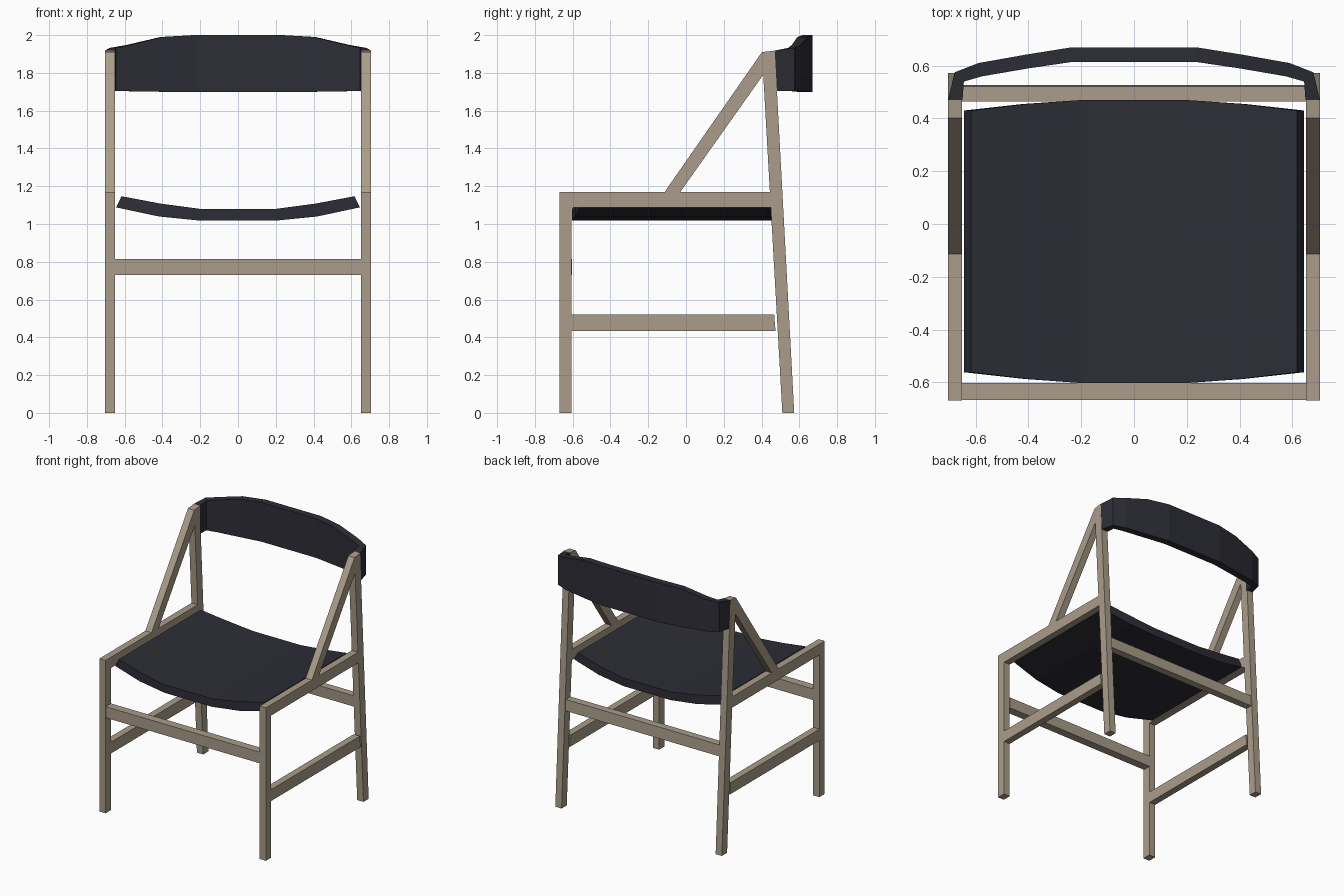
import bpy, bmesh

if "Cube" in bpy.data.objects:
    bpy.data.objects.remove(bpy.data.objects["Cube"])


def material(name, rgb):
    m = bpy.data.materials.new(name)
    m.diffuse_color = (*rgb, 1)
    m.use_nodes = True
    m.node_tree.nodes["Principled BSDF"].inputs["Base Color"].default_value = m.diffuse_color
    return m


WOOD = material("pale wood", (0.40, 0.335, 0.255))
DARK = material("dark upholstery", (0.026, 0.026, 0.037))


def loft(name, rings, mat):
    """Join equal-length closed rings of points into a capped solid."""
    bm = bmesh.new()
    vs = [[bm.verts.new(p) for p in r] for r in rings]
    n = len(rings[0])
    for a, b in zip(vs, vs[1:]):
        for i in range(n):
            j = (i + 1) % n
            bm.faces.new((a[i], a[j], b[j], b[i]))
    bm.faces.new(vs[0])
    bm.faces.new(vs[-1])
    bmesh.ops.recalc_face_normals(bm, faces=bm.faces)
    me = bpy.data.meshes.new(name)
    bm.to_mesh(me)
    bm.free()
    me.materials.append(mat)
    ob = bpy.data.objects.new(name, me)
    bpy.context.collection.objects.link(ob)
    return ob


def slab(name, profile, x0, x1):
    """Extrude a (y, z) side profile from x0 to x1."""
    return loft(name, [[(x, y, z) for y, z in profile] for x in (x0, x1)], WOOD)


def rect(y0, y1, z0, z1):
    return [(y0, z0), (y1, z0), (y1, z1), (y0, z1)]


XI, XO = 0.652, 0.705

# Side frames: legs, rails and diagonal braces
side_parts = {
    "front_leg": rect(-0.67, -0.605, 0, 1.17),
    "rear_leg": [(0.51, 0), (0.573, 0), (0.47, 1.918), (0.402, 1.91), (0.409, 1.79)],
    "seat_rail": [(-0.605, 1.087), (0.449, 1.087), (0.444, 1.17), (-0.605, 1.17)],
    "lower_side_rail": [(-0.605, 0.433), (0.474, 0.433), (0.467, 0.52), (-0.605, 0.52)],
    "diagonal_brace": [(-0.113, 1.17), (-0.03, 1.17), (0.409, 1.79), (0.402, 1.91)],
}
for name, prof in side_parts.items():
    for tag, s in (("left", -1), ("right", 1)):
        slab(f"{name}_{tag}", prof, s * XI, s * XO)

# Stretchers between the legs
slab("front_stretcher", rect(-0.667, -0.603, 0.73, 0.815), -XI, XI)
slab("rear_stretcher", [(0.47, 0.73), (0.527, 0.73), (0.522, 0.815), (0.465, 0.815)], -XI, XI)

# Dished seat: stations of (top x, top z, bottom x, bottom z, front y, back y)
half = [(0.2, 1.08, 0.2, 1.018, -0.603, 0.47),
        (0.41, 1.108, 0.42, 1.04, -0.587, 0.455),
        (0.617, 1.147, 0.645, 1.088, -0.562, 0.43)]
stations = [(-1, h) for h in reversed(half)] + [(1, h) for h in half]
loft("seat", [[(s * tx, f, tz), (s * tx, b, tz), (s * bx, b, bz), (s * bx, f, bz)]
              for s, (tx, tz, bx, bz, f, b) in stations], DARK)

# Curved backrest: stations of (inner x, inner y, outer x, outer y, top z, bottom z)
half = [(0.23, 0.615, 0.235, 0.67, 2.0, 1.70),
        (0.40, 0.59, 0.41, 0.642, 1.99, 1.70),
        (0.575, 0.56, 0.59, 0.61, 1.948, 1.703),
        (0.645, 0.54, 0.68, 0.575, 1.932, 1.705),
        (0.65, 0.47, 0.705, 0.47, 1.918, 1.705)]
stations = [(-1, h) for h in reversed(half)] + [(1, h) for h in half]
loft("backrest", [[(s * ix, iy, t), (s * ox, oy, t), (s * ox, oy, b), (s * ix, iy, b)]
                  for s, (ix, iy, ox, oy, t, b) in stations], DARK)
